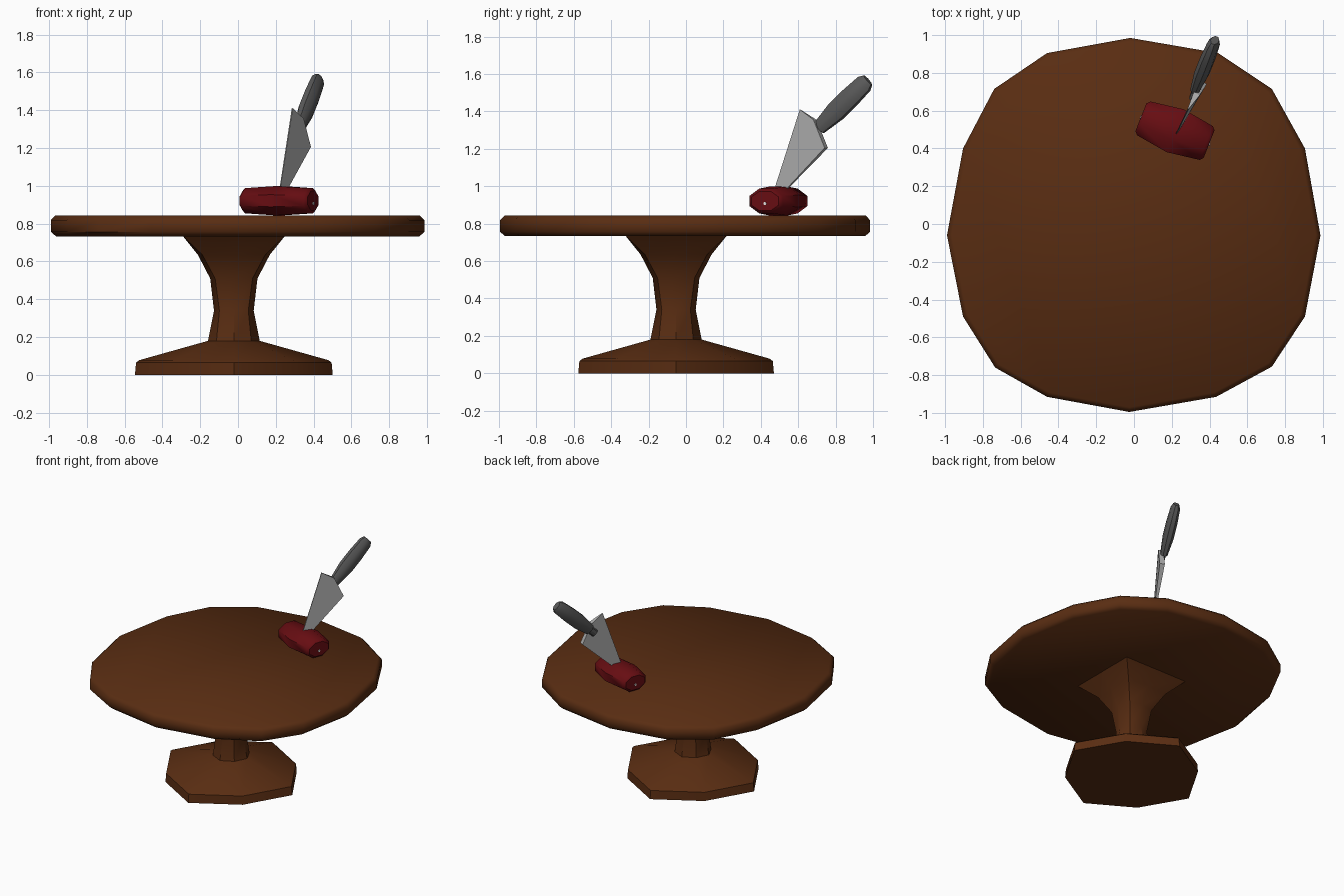
import bpy, bmesh, math
from mathutils import Vector as V

if "Cube" in bpy.data.objects:
    bpy.data.objects.remove(bpy.data.objects["Cube"])


def material(name, rgb):
    m = bpy.data.materials.new(name)
    m.diffuse_color = (*rgb, 1)
    m.use_nodes = True
    m.node_tree.nodes["Principled BSDF"].inputs["Base Color"].default_value = m.diffuse_color
    return m


WOOD = material("brown wood", (0.100, 0.026, 0.006))
RED = material("dark red", (0.135, 0.004, 0.006))
STEEL = material("blade grey", (0.42, 0.42, 0.42))
GRIP = material("handle grey", (0.10, 0.10, 0.10))
WHITE = material("pale core", (0.8, 0.78, 0.75))


def loft(name, rings, mat, smooth=None):
    """Skin a list of equal-length point rings and cap both ends."""
    bm = bmesh.new()
    loops = [[bm.verts.new(p) for p in r] for r in rings]
    n = len(loops[0])
    for a, b in zip(loops, loops[1:]):
        for i in range(n):
            j = (i + 1) % n
            bm.faces.new((a[i], a[j], b[j], b[i]))
    bm.faces.new(loops[0][::-1])
    bm.faces.new(loops[-1])
    bmesh.ops.recalc_face_normals(bm, faces=bm.faces)
    me = bpy.data.meshes.new(name)
    bm.to_mesh(me)
    bm.free()
    me.materials.append(mat)
    if smooth:
        me.shade_smooth()
        me.set_sharp_from_angle(angle=math.radians(smooth))
    ob = bpy.data.objects.new(name, me)
    bpy.context.collection.objects.link(ob)
    return ob


def oval_rings(origin, axis, u, v, sections, n=8, turn=0.0):
    """Elliptic rings (distance, half width along u, half height along v)."""
    rings = []
    for s, w, h in sections:
        c = origin + axis * s
        angs = [2 * math.pi * i / n + turn for i in range(n)]
        rings.append([c + u * w * math.cos(a) + v * h * math.sin(a) for a in angs])
    return rings


# table top: sixteen-sided, slightly squarish slab with softened rims
outline = [(-0.02, 0.985), (-0.46, 0.905), (-0.74, 0.715), (-0.905, 0.40),
           (-0.99, -0.06), (-0.905, -0.49), (-0.735, -0.76), (-0.46, -0.915),
           (-0.025, -0.995), (0.435, -0.915), (0.73, -0.755), (0.905, -0.49),
           (0.987, -0.06), (0.905, 0.40), (0.73, 0.715), (0.445, 0.905)]
loft("table_top", [[(x * k, y * k, z) for x, y in outline] for z, k in
                   [(0.733, 0.972), (0.757, 1), (0.818, 1), (0.843, 0.975)]], WOOD, 50)

# pedestal: eight-sided foot and neck flaring to a square under the top
pedestal = [(0, 0.523, 0.467), (0.065, 0.517, 0.462), (0.078, 0.50, 0.445),
            (0.18, 0.137, 0.13), (0.34, 0.105, 0.108), (0.51, 0.125, 0.14),
            (0.635, 0.19, 0.235), (0.737, 0.272, 0.384)]
rings = []
for z, card, diag in pedestal:
    rings.append([(-0.022 + r * math.cos(a), -0.053 + r * math.sin(a), z)
                  for i in range(8)
                  for r, a in [(diag if i % 2 else card, i * math.pi / 4)]])
loft("pedestal", rings, WOOD, 40)

# red barrel-shaped piece lying on the table
axis = V((0.36, -0.142, 0)).normalized()
side = V((-axis.y, axis.x, 0))
up = V((0, 0, 1))
mid = V((0.217, 0.494, 0.921))
loft("red_piece", oval_rings(mid, axis, side, up,
     [(-0.194, 0.085, 0.056), (-0.178, 0.104, 0.072), (0, 0.132, 0.084),
      (0.178, 0.104, 0.072), (0.194, 0.085, 0.056)], 8, math.pi / 8), RED, 40)
core_at = mid - up * 0.014
loft("pale_core", oval_rings(core_at, axis, side, up,
     [(-0.198, 0.009, 0.009), (0.198, 0.009, 0.009)], 6), WHITE)

# knife blade: wedge, sharp at the edge and thicker at the spine
edge, crown = V((0.287, 0.61, 1.41)), V((0.332, 0.69, 1.355))
spine, tip = V((0.37, 0.75, 1.205)), V((0.205, 0.44, 0.88))
nrm = (spine - edge).cross(tip - edge).normalized()
points = [(edge, 0.003), (crown, 0.018), (spine, 0.018), (tip, 0.002)]
loft("knife_blade", [[p + nrm * t * s for p, t in points] for s in (-1, 1)], STEEL)

# knife handle and its narrow collar
base, end = V((0.325, 0.712, 1.312)), V((0.425, 0.965, 1.56))
run = (end - base).normalized()
wide = nrm.cross(run).normalized()
flat = run.cross(wide)
L = (end - base).length
loft("knife_handle", oval_rings(base, run, wide, flat,
     [(0, 0.040, 0.026), (0.35 * L, 0.058, 0.040), (0.65 * L, 0.058, 0.040),
      (0.95 * L, 0.052, 0.034), (1.03 * L, 0.036, 0.022)], 8, math.pi / 8), GRIP, 40)
loft("knife_collar", oval_rings(base, run, wide, flat,
     [(-0.06, 0.028, 0.016), (0.02, 0.028, 0.016)], 8), GRIP)
